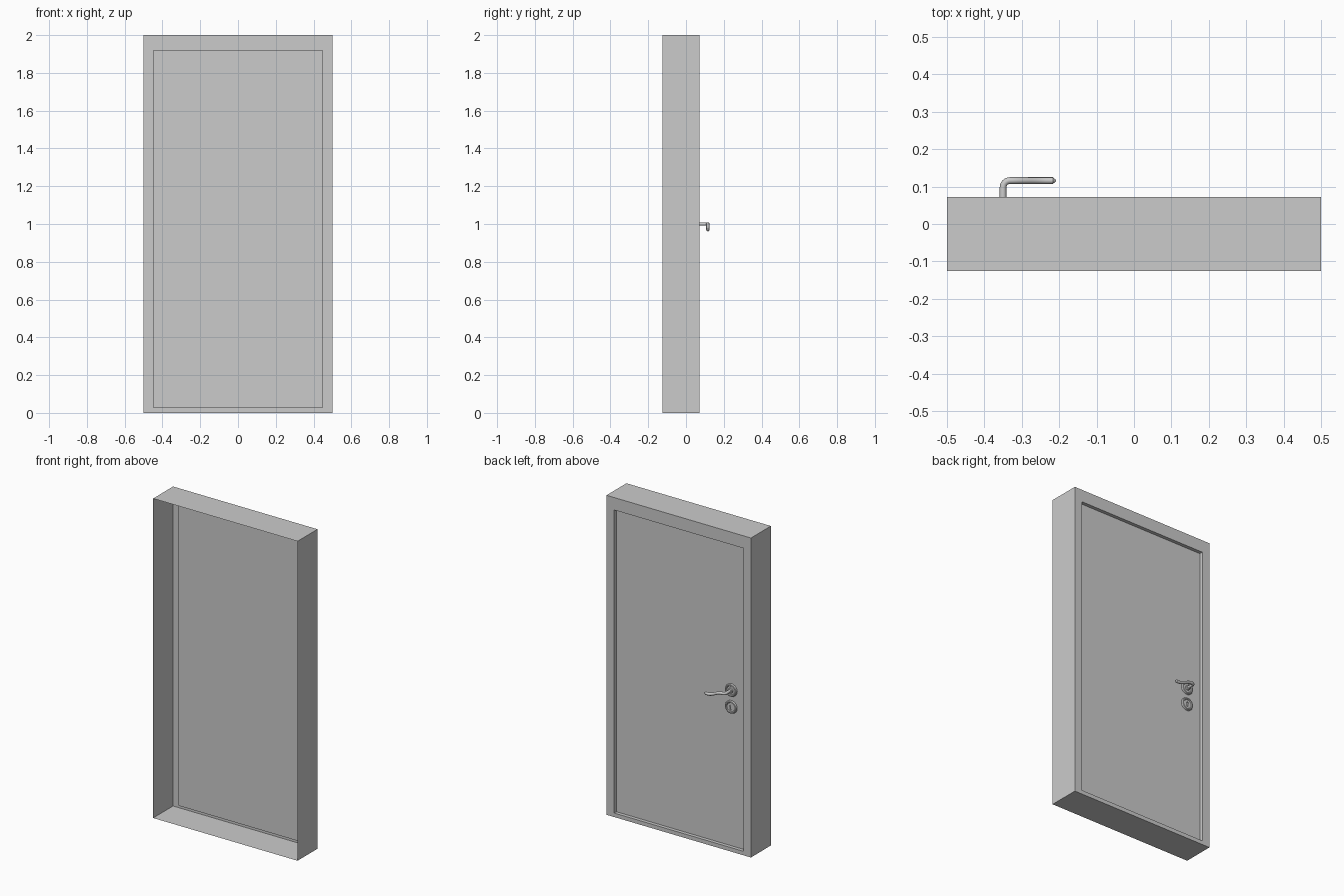
import bpy, bmesh, math

if "Cube" in bpy.data.objects:
    bpy.data.objects.remove(bpy.data.objects["Cube"])

FRONT, BACK, PANEL = -0.125, 0.072, 0.05   # y of open front, rear face, door panel
HX, HZ, KZ = -0.35, 1.0, 0.895             # handle x and z, keyhole z


def make_object(name, bm):
    mesh = bpy.data.meshes.new(name)
    bm.to_mesh(mesh)
    bm.free()
    obj = bpy.data.objects.new(name, mesh)
    bpy.context.collection.objects.link(obj)
    return obj


def smooth(obj, angle=35):
    bpy.ops.object.select_all(action='DESELECT')
    obj.select_set(True)
    bpy.context.view_layer.objects.active = obj
    bpy.ops.object.shade_smooth_by_angle(angle=math.radians(angle))


def rect(bm, hw, z0, z1, y):
    return [bm.verts.new((x, y, z)) for x, z in
            ((-hw, z0), (hw, z0), (hw, z1), (-hw, z1))]


def bridge(bm, a, b):
    n = len(a)
    for i in range(n):
        j = (i + 1) % n
        bm.faces.new((a[i], a[j], b[j], b[i]))


def lathe(name, profile, z, sides=32):
    # Turn (radius, y) points around the y axis; ends are capped
    bm = bmesh.new()
    rings = []
    for r, y in profile:
        rings.append([bm.verts.new((HX + r * math.cos(2 * math.pi * i / sides), y,
                                    z + r * math.sin(2 * math.pi * i / sides)))
                      for i in range(sides)])
    for a, b in zip(rings, rings[1:]):
        bridge(bm, a, b)
    bm.faces.new(rings[0])
    bm.faces.new(rings[-1])
    bmesh.ops.recalc_face_normals(bm, faces=bm.faces)
    obj = make_object(name, bm)
    smooth(obj)
    return obj


# Thin frame shell, open at the front, with a rebated opening in the rear
bm = bmesh.new()
loops = [rect(bm, 0.5, 0, 2, FRONT), rect(bm, 0.5, 0, 2, BACK),
         rect(bm, 0.447, 0.025, 1.922, BACK), rect(bm, 0.447, 0.025, 1.922, PANEL)]
for a, b in zip(loops, loops[1:]):
    bridge(bm, a, b)
bmesh.ops.recalc_face_normals(bm, faces=bm.faces)
make_object("door_frame", bm)

# Door panel
bm = bmesh.new()
bm.faces.new(reversed(rect(bm, 0.447, 0.025, 1.922, PANEL)))
make_object("door_panel", bm)

# Handle rosette and keyhole rosette, each with a raised rim
rim = [(0.040, PANEL), (0.040, PANEL + 0.006), (0.038, PANEL + 0.010),
       (0.034, PANEL + 0.012), (0.029, PANEL + 0.011), (0.026, PANEL + 0.007)]
lathe("handle_rosette", rim + [(0.016, PANEL + 0.007), (0.015, PANEL + 0.016),
                               (0.010, PANEL + 0.018)], HZ)
plate = lathe("keyhole_rosette", rim, KZ)

# Keyhole slot cut into the lower rosette
bm = bmesh.new()
outline = [(0.008 * math.cos(math.radians(a)), 0.006 + 0.008 * math.sin(math.radians(a)))
           for a in range(-50, 231, 20)] + [(-0.005, -0.017), (0.005, -0.017)]
ends = [[bm.verts.new((HX + x, y, KZ + z)) for x, z in outline]
        for y in (PANEL + 0.001, PANEL + 0.03)]
bridge(bm, *ends)
for loop in ends:
    bm.faces.new(loop)
bmesh.ops.recalc_face_normals(bm, faces=bm.faces)
cutter = make_object("keyhole_cutter", bm)
cutter.hide_render = True
cutter.hide_set(True)
cut = plate.modifiers.new("keyhole", 'BOOLEAN')
cut.operation = 'DIFFERENCE'
cut.solver = 'EXACT'
cut.object = cutter

# Lever: out from the rosette, round the bend, then drooping to a tapered tip
Y, BEND, TIP = 0.116, 0.018, -0.209
path = [(HX, PANEL, HZ, 1)]
for i in range(7):
    t = math.pi / 2 * i / 6
    path.append((HX + BEND * (1 - math.cos(t)), Y - BEND + BEND * math.sin(t), HZ, 1))
for i in range(1, 13):
    t = i / 12
    s = min(1, t / 0.85)
    path.append((HX + BEND + (TIP - 0.008 - HX - BEND) * t, Y,
                 HZ - 0.03 * s * s * (3 - 2 * s), 1))
path.append((TIP, Y, HZ - 0.03, 0.25))
curve = bpy.data.curves.new("handle_lever", 'CURVE')
curve.dimensions = '3D'
curve.bevel_depth = 0.009
curve.bevel_resolution = 4
curve.use_fill_caps = True
spline = curve.splines.new('POLY')
spline.points.add(len(path) - 1)
for p, (x, y, z, r) in zip(spline.points, path):
    p.co = (x, y, z, 1)
    p.radius = r
lever = bpy.data.objects.new("handle_lever", curve)
bpy.context.collection.objects.link(lever)
bpy.ops.object.select_all(action='DESELECT')
lever.select_set(True)
bpy.context.view_layer.objects.active = lever
bpy.ops.object.convert(target='MESH')
smooth(bpy.context.view_layer.objects.active)
